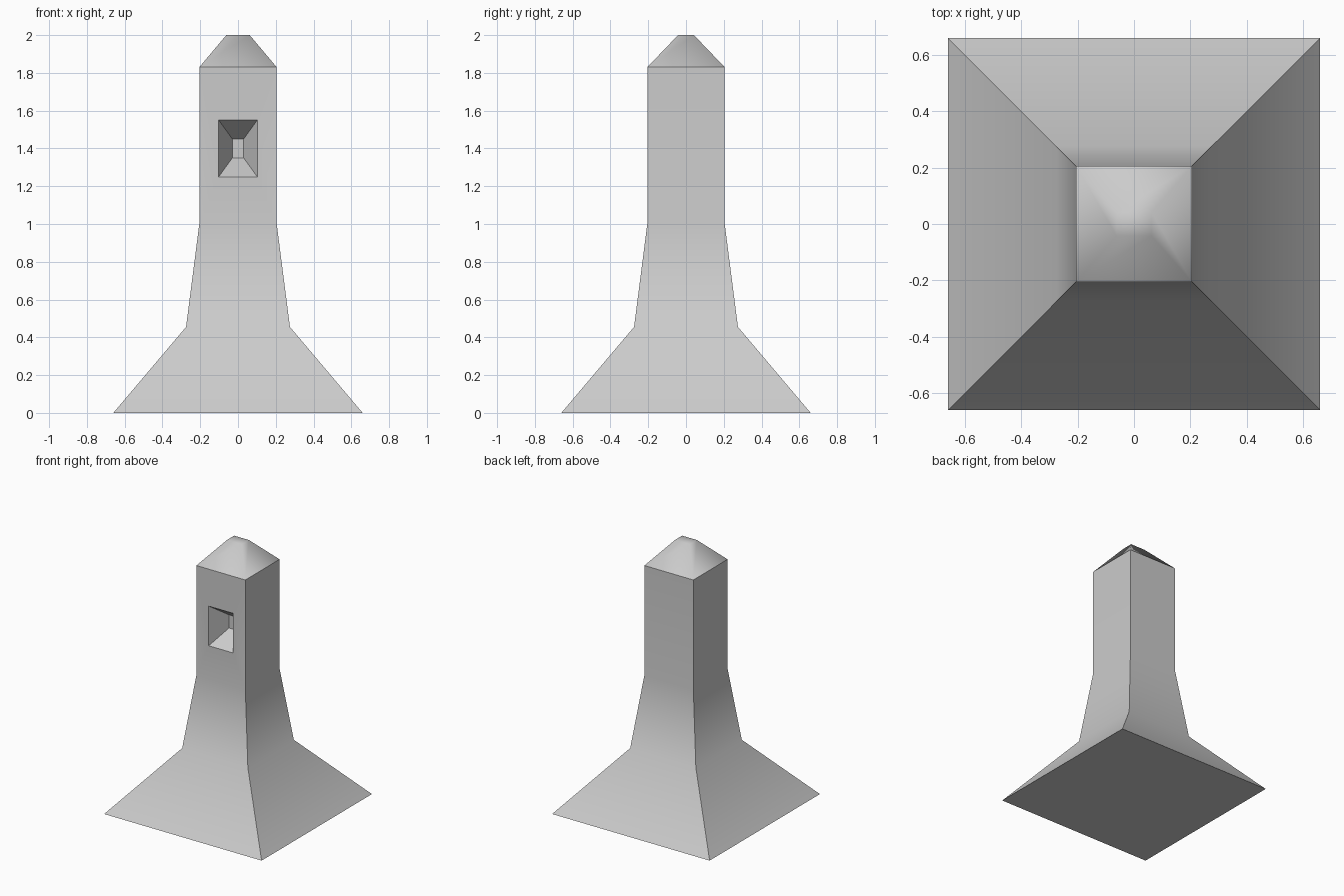
import bpy, bmesh

if "Cube" in bpy.data.objects:
    bpy.data.objects.remove(bpy.data.objects["Cube"])


def ring(bm, hx, hy, z):
    """Rectangle of vertices, counter-clockwise from front left."""
    return [bm.verts.new((sx * hx, sy * hy, z))
            for sx, sy in ((-1, -1), (1, -1), (1, 1), (-1, 1))]


def loft(bm, sections):
    """Skin rectangular sections; returns rings and side faces per level."""
    rings = [ring(bm, *s) for s in sections]
    sides = []
    for a, b in zip(rings, rings[1:]):
        sides.append([bm.faces.new((a[i], a[(i + 1) % 4], b[(i + 1) % 4], b[i]))
                      for i in range(4)])
    bm.faces.new(rings[-1])
    return rings, sides


def make_object(bm, name, angle):
    bm.normal_update()
    mesh = bpy.data.meshes.new(name)
    bm.to_mesh(mesh)
    bm.free()
    obj = bpy.data.objects.new(name, mesh)
    bpy.context.collection.objects.link(obj)
    bpy.ops.object.select_all(action='DESELECT')
    obj.select_set(True)
    bpy.context.view_layer.objects.active = obj
    if angle is None:
        bpy.ops.object.shade_smooth()
    else:
        bpy.ops.object.shade_smooth_by_angle(angle=angle)
    return obj


def inset_to(bm, face, hx, y, z, hz):
    """Inset a front face and place the inner rectangle exactly."""
    bmesh.ops.inset_individual(bm, faces=[face], thickness=0.01)
    mid = face.calc_center_median()
    for v in face.verts:
        v.co = (hx if v.co.x > mid.x else -hx, y,
                z + (hz if v.co.z > mid.z else -hz))


# Flared square tower body
bm = bmesh.new()
profile = [(0.66, 0.0), (0.275, 0.455), (0.205, 1.0), (0.205, 1.83)]
rings, sides = loft(bm, [(h, h, z) for h, z in profile])
bm.faces.new(rings[0][::-1])
bm.normal_update()

# Tapered window recess in the front of the shaft
front = sides[2][0]
inset_to(bm, front, 0.102, -0.205, 1.40, 0.15)
bm.normal_update()
inset_to(bm, front, 0.03, -0.065, 1.40, 0.05)
make_object(bm, "tower_body", 0.63)

# Softly shaded cap
bm = bmesh.new()
loft(bm, [(0.205, 0.205, 1.83), (0.062, 0.042, 2.0)])
make_object(bm, "tower_cap", None)
